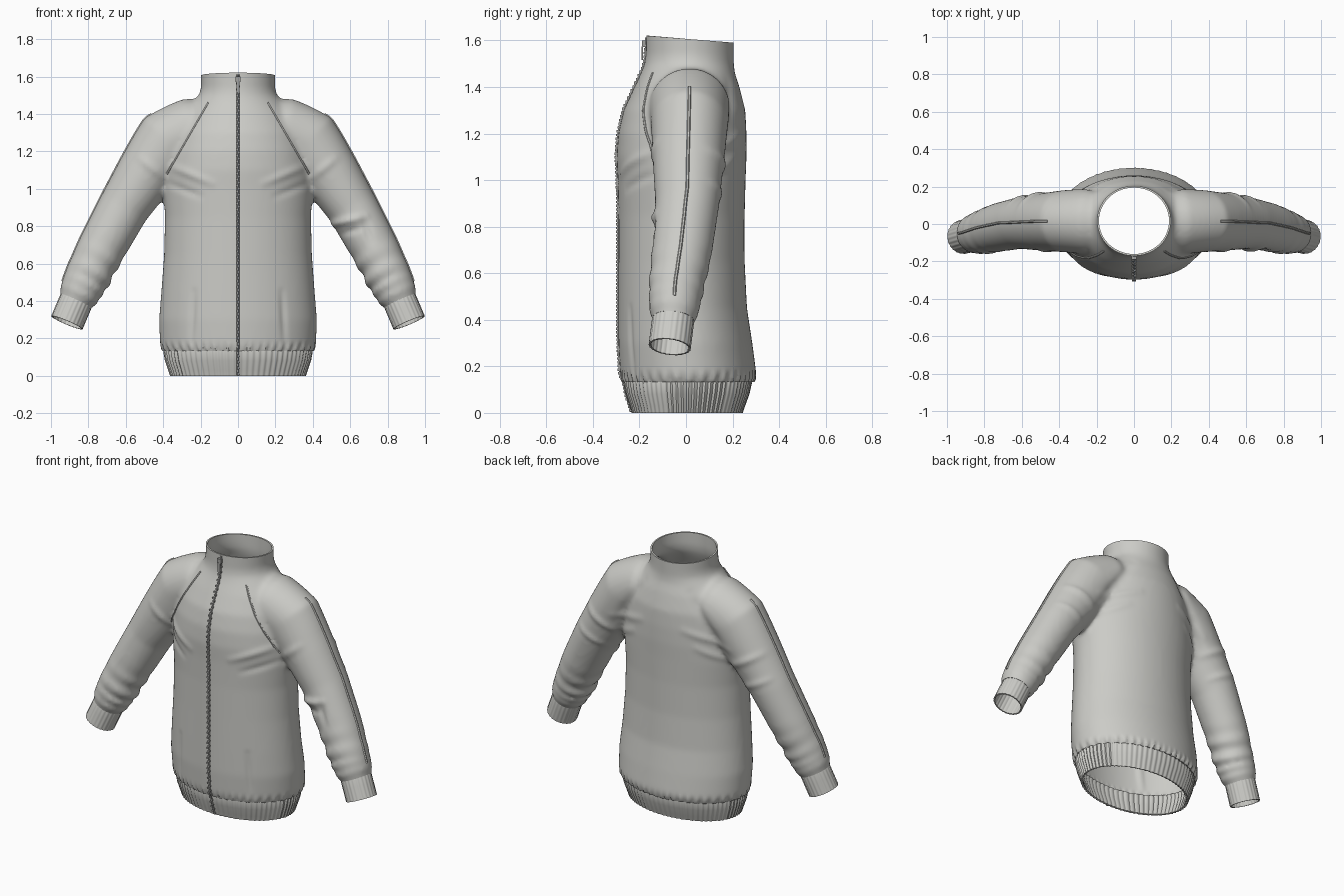
import bpy, bmesh, math
from math import sin, cos, pi, radians
from mathutils import Vector
from mathutils.bvhtree import BVHTree

if "Cube" in bpy.data.objects:
    bpy.data.objects.remove(bpy.data.objects["Cube"])


def material(name, colour):
    mat = bpy.data.materials.new(name)
    mat.use_nodes = True
    mat.diffuse_color = (*colour, 1)
    for node in mat.node_tree.nodes:
        if node.type == 'BSDF_PRINCIPLED':
            node.inputs["Base Color"].default_value = (*colour, 1)
            node.inputs["Roughness"].default_value = 0.8
    return mat


CLOTH = material("grey cloth", (0.6, 0.6, 0.57))
ZIP = material("zip grey", (0.36, 0.36, 0.35))
parts = []


def add_object(name, data, mat):
    obj = bpy.data.objects.new(name, data)
    bpy.context.collection.objects.link(obj)
    data.materials.append(mat)
    parts.append(obj)
    return obj


def from_bmesh(name, bm, mat):
    bmesh.ops.recalc_face_normals(bm, faces=bm.faces)
    mesh = bpy.data.meshes.new(name)
    bm.to_mesh(mesh)
    bm.free()
    return add_object(name, mesh, mat)


def loft(bm, rings, cap=False):
    loops = [[bm.verts.new(p) for p in ring] for ring in rings]
    n = len(loops[0])
    for a, b in zip(loops, loops[1:]):
        for i in range(n):
            j = (i + 1) % n
            bm.faces.new((a[i], a[j], b[j], b[i]))
    if cap:
        bm.faces.new(loops[0])
        bm.faces.new(loops[-1])


def thicken(obj, amount):
    mod = obj.modifiers.new("cloth thickness", 'SOLIDIFY')
    mod.thickness = amount
    mod.offset = -1


def tube(name, points, radius, mat):
    curve = bpy.data.curves.new(name, 'CURVE')
    curve.dimensions = '3D'
    curve.bevel_depth = radius
    curve.bevel_resolution = 1
    curve.use_fill_caps = True
    spline = curve.splines.new('POLY')
    spline.points.add(len(points) - 1)
    for sp, p in zip(spline.points, points):
        sp.co = (*p, 1)
    return add_object(name, curve, mat)


# Torso sections: height, half width, front y, back y
TORSO = [(.05, .38, -.25, .265), (.12, .385, -.265, .28), (.135, .405, -.275, .293),
         (.17, .417, -.283, .302), (.3, .422, -.29, .285), (.45, .41, -.29, .262),
         (.65, .395, -.29, .252), (.85, .39, -.29, .252), (1, .4, -.293, .256),
         (1.1, .395, -.298, .26), (1.2, .375, -.291, .26), (1.3, .345, -.268, .255),
         (1.4, .295, -.222, .23), (1.46, .245, -.193, .21), (1.5, .208, -.178, .205),
         (1.54, .198, -.172, .205), (1.7, .198, -.17, .205)]
HEM = [(0, .36, -.232, .242), (.03, .37, -.24, .252), (.08, .387, -.257, .27),
       (.13, .396, -.266, .281), (.15, .39, -.262, .277)]
# Sleeve sections: centre x, y, z, radius across, radius in depth
SLEEVE = [(.12, .01, 1.31, .16, .16), (.25, .015, 1.31, .175, .175), (.37, .015, 1.245, .186, .166),
          (.5, .01, 1.07, .156, .152), (.61, .005, .9, .137, .138), (.73, -.02, .68, .128, .129),
          (.81, -.045, .52, .119, .116), (.853, -.052, .43, .108, .106),
          (.868, -.055, .4, .09, .09), (.89, -.06, .35, .08, .08)]
CUFF = [(.85, -.05, .435, .086, .086), (.868, -.056, .395, .09, .09), (.915, -.07, .284, .09, .09)]


def torso_ring(row, count, ribs=0, depth=0):
    z, rx, front, back = row
    out = []
    for i in range(count):
        a = 2 * pi * i / count
        k = 1 + depth * sin(a * ribs)
        out.append((rx * k * cos(a), (front + back) / 2 + (back - front) / 2 * k * sin(a), z))
    return out


def sample(table, t):
    t = min(max(t, 0), len(table) - 1.0001)
    i = int(t)
    return [a + (b - a) * (t - i) for a, b in zip(table[i], table[i + 1])]


def frame(table, t):
    """Centre, direction, outward and depth axes, and radii along a sleeve."""
    x, y, z, rn, ry = sample(table, t)
    d = Vector(sample(table, t + .5)[:3]) - Vector(sample(table, t - .5)[:3])
    d.normalize()
    out = Vector((-d.z, 0, d.x)).normalized()
    return Vector((x, y, z)), d, out, d.cross(out), rn, ry


def sleeve_rings(table, steps, side, count, ribs=0, depth=0, folds=0):
    rings = []
    for s in range(steps + 1):
        t = (len(table) - 1) * s / steps
        c, d, out, across, rn, ry = frame(table, t)
        ring = []
        for i in range(count):
            a = 2 * pi * i / count
            # Bunched folds gather toward the wrist, strongest on the inside
            gather = folds * max(0, 1 - abs(t - 6) / 1.3) * sin(t * 11 + sin(a)) * (1.2 - cos(a))
            k = 1 + depth * sin(a * ribs) + gather
            p = c + out * (rn * k * cos(a)) + across * (ry * k * sin(a))
            ring.append((p.x * side, p.y, p.z))
        rings.append(ring)
    return rings


# Jacket body: torso, collar and sleeves fused into one skin
bm = bmesh.new()
loft(bm, [torso_ring(r, 96) for r in TORSO], cap=True)
for side in (1, -1):
    loft(bm, sleeve_rings(SLEEVE, 72, side, 48, folds=.055), cap=True)
body = from_bmesh("jacket_body", bm, CLOTH)
remesh = body.modifiers.new("fuse", 'REMESH')
remesh.mode = 'VOXEL'
remesh.voxel_size = 0.014
relax = body.modifiers.new("relax", 'SMOOTH')
relax.factor = 0.5
relax.iterations = 8
graph = bpy.context.evaluated_depsgraph_get()
fused = bpy.data.meshes.new_from_object(body.evaluated_get(graph))
body.modifiers.clear()
body.data = fused

bm = bmesh.new()
bm.from_mesh(fused)
bm.normal_update()

# Cloth creases: x, z start, x, z end, face side, width, height
CREASES = [(.14, 1.03, .36, 1.12, -1, .02, .009), (.2, .96, .38, 1.03, -1, .018, -.007),
           (.25, .18, .235, .45, -1, .016, -.008), (.4, 1.06, .52, 1.16, -1, .022, .008),
           (.16, 1.42, .4, 1.08, 1, .025, -.008), (.15, 1.2, .4, 1.12, 1, .022, .008),
           (.22, 1.1, .38, 1.02, 1, .02, .007), (.42, 1.02, .6, 1.12, 1, .022, .01),
           (.5, .9, .66, .98, 1, .02, .008)]
ELBOW = [(.5, .81, .68, .85, -1, .02, .016), (.67, .84, .71, .72, -1, .02, -.012),
         (.56, .76, .66, .79, -1, .018, -.01)]
segments = [(Vector((s * c[0], c[1])), Vector((s * c[2], c[3])), *c[4:])
            for s in (1, -1) for c in CREASES + (ELBOW if s > 0 else [])]
for v in bm.verts:
    p, push = Vector((v.co.x, v.co.z)), 0
    for a, b, face, width, height in segments:
        if v.normal.y * face < .1:
            continue
        ab = b - a
        u = min(max((p - a).dot(ab) / ab.length_squared, 0), 1)
        gap = (p - a - ab * u).length / width
        if gap < 3:
            push += height * math.exp(-gap * gap) * (.4 + .6 * sin(pi * u))
    # Ruffle where the cloth is gathered into the hem
    if abs(v.co.x) < .5 and v.co.z < .2:
        push += .006 * sin(46 * math.atan2(v.co.y, v.co.x)) * max(0, 1 - abs(v.co.z - .145) / .04)
    v.co += v.normal * push


def cut(centre, normal, keep=lambda co: True):
    verts = [v for v in bm.verts if keep(v.co)]
    inside = set(verts)
    edges = [e for e in bm.edges if all(v in inside for v in e.verts)]
    faces = [f for f in bm.faces if all(v in inside for v in f.verts)]
    bmesh.ops.bisect_plane(bm, geom=verts + edges + faces, plane_co=centre,
                           plane_no=normal, clear_outer=True)


# Open the waist, neck and wrists
cut((0, 0, .132), (0, 0, -1))
cut((0, 0, 1.607), (0, .08, 1))
wrist, direction = frame(SLEEVE, 8)[:2]
for side in (1, -1):
    flip = Vector((side, 1, 1))
    cut(wrist * flip, direction * flip, lambda co: co.x * side > .6)
surface = BVHTree.FromBMesh(bm)
bm.to_mesh(fused)
bm.free()
thicken(body, .01)

# Ribbed hem
bm = bmesh.new()
loft(bm, [torso_ring(r, 360, 72, .01) for r in HEM])
thicken(from_bmesh("hem_band", bm, CLOTH), .01)

for side, label in ((1, "left"), (-1, "right")):
    # Ribbed cuff
    bm = bmesh.new()
    loft(bm, sleeve_rings(CUFF, 6, side, 120, 24, .014))
    thicken(from_bmesh(label + "_cuff", bm, CLOTH), .008)

    # Front raglan piping
    line = []
    for i in range(25):
        u = i / 24
        hit = surface.ray_cast(Vector((side * (.16 + .22 * u), -1, 1.46 - .38 * u)), Vector((0, 1, 0)))[0]
        if hit:
            line.append(hit)
    tube(label + "_raglan_piping", line, .006, CLOTH)

    # Piping down the outside of the sleeve
    line = []
    for i in range(41):
        c, d, out, across, rn, ry = frame(SLEEVE, 1.8 + 4.9 * i / 40)
        p = c + out * (rn + .01)
        line.append(surface.find_nearest(Vector((p.x * side, p.y, p.z)))[0])
    tube(label + "_sleeve_piping", line, .007, CLOTH)


# Zip: a thin tape with interlocking teeth down the front
def front_point(z):
    if z > .14:
        hit = surface.ray_cast(Vector((.001, -1, z)), Vector((0, 1, 0)))[0]
        if hit:
            return Vector((0, hit.y, z))
    for a, b in zip(HEM, HEM[1:]):
        if z <= b[0]:
            return Vector((0, a[2] + (b[2] - a[2]) * (z - a[0]) / (b[0] - a[0]), z))
    return Vector((0, -.17, z))


tube("zip_tape", [front_point(.004 + 1.608 * i / 80) for i in range(81)], .007, ZIP)


def box(bm, centre, size):
    made = bmesh.ops.create_cube(bm, size=1)["verts"]
    for v in made:
        v.co = Vector(centre) + v.co * Vector(size)


bm = bmesh.new()
for i in range(100):
    p = front_point(.01 + .016 * i)
    box(bm, (.004 * (-1) ** i, p.y - .004, p.z), (.013, .012, .01))
from_bmesh("zip_teeth", bm, ZIP)

# Zip slider and pull tab
bm = bmesh.new()
box(bm, (0, -.182, 1.585), (.026, .016, .028))
box(bm, (0, -.188, 1.545), (.016, .007, .06))
from_bmesh("zip_pull", bm, ZIP)

# Apply the modifiers and smooth the cloth
bpy.ops.object.select_all(action='DESELECT')
for obj in parts:
    obj.select_set(True)
bpy.context.view_layer.objects.active = body
bpy.ops.object.convert(target='MESH')
bpy.ops.object.shade_smooth_by_angle(angle=radians(45))
